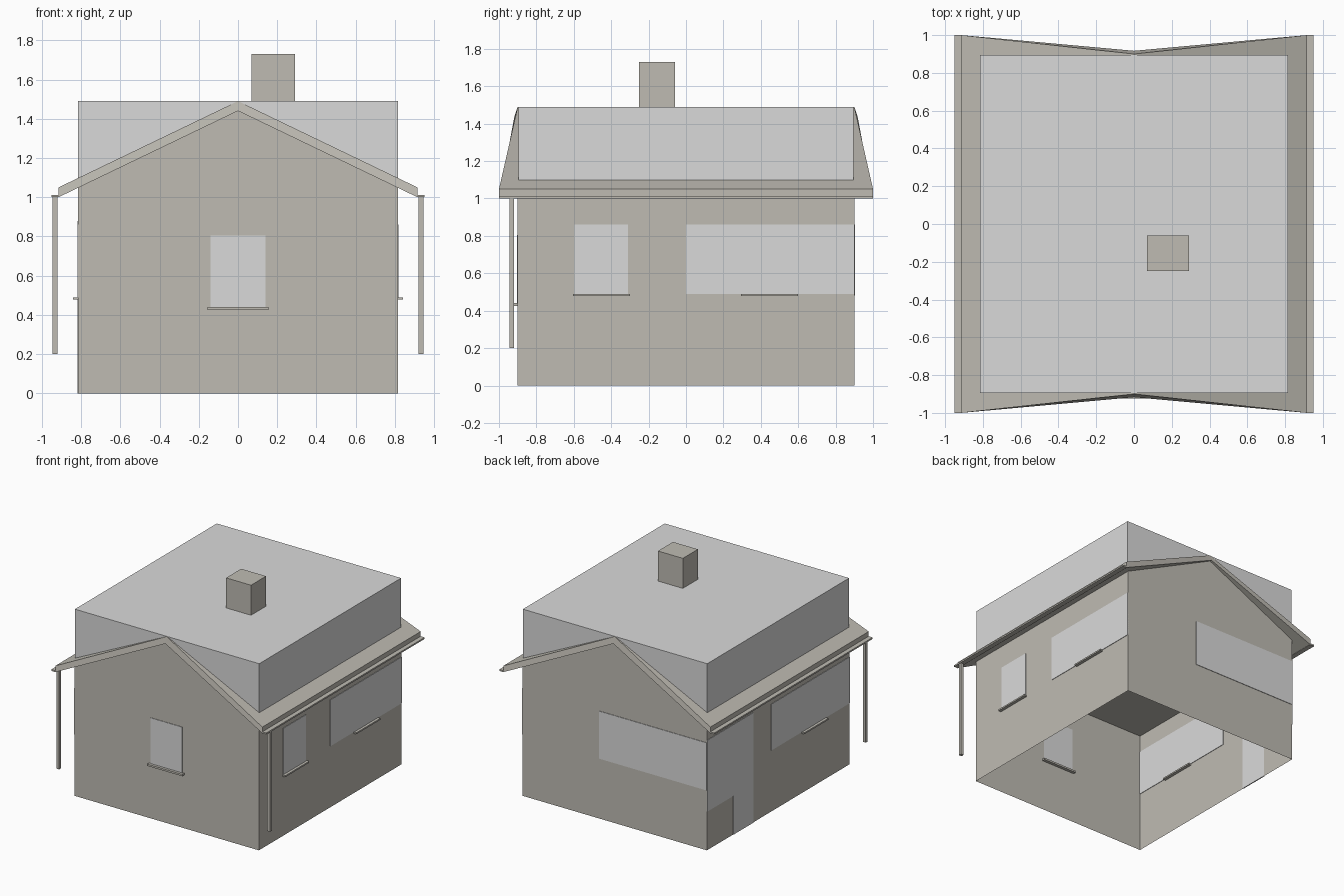
import bpy, bmesh

cube = bpy.data.objects.get("Cube")
if cube:
    bpy.data.objects.remove(cube, do_unlink=True)


def material(name, rgb):
    m = bpy.data.materials.new(name)
    m.use_nodes = True
    m.diffuse_color = (*rgb, 1)
    m.node_tree.nodes["Principled BSDF"].inputs["Base Color"].default_value = (*rgb, 1)
    return m


BEIGE = material("warm_beige", (0.52, 0.50, 0.45))
GREY = material("light_grey", (0.70, 0.70, 0.70))

HX, HY = 0.815, 0.9           # wall half sizes
EAVE_X, EAVE_Y = 0.915, 1.0   # roof overhang
RIDGE, EAVE, THICK = 1.49, 1.05, 0.05


def finish(name, bm, mat):
    bmesh.ops.recalc_face_normals(bm, faces=bm.faces)
    mesh = bpy.data.meshes.new(name)
    bm.to_mesh(mesh)
    bm.free()
    mesh.materials.append(mat)
    obj = bpy.data.objects.new(name, mesh)
    bpy.context.collection.objects.link(obj)
    return obj


def box(name, x, y, z, mat):
    bm = bmesh.new()
    bmesh.ops.create_cube(bm, size=1)
    for v in bm.verts:
        v.co = [(r[0] + r[1]) / 2 + c * (r[1] - r[0]) for c, r in zip(v.co, (x, y, z))]
    return finish(name, bm, mat)


def prism(name, section, mat, walls_only=False):
    """Bridge a section of (x, y, z) points to its mirror image across y."""
    bm = bmesh.new()
    front = [bm.verts.new((x, -y, z)) for x, y, z in section]
    back = [bm.verts.new((x, y, z)) for x, y, z in section]
    bm.faces.new(front)
    bm.faces.new(back)
    n = len(section)
    for i in range(n):
        j = (i + 1) % n
        bm.faces.new((front[i], front[j], back[j], back[i]))
    bm.normal_update()
    if walls_only:
        sloped = [f for f in bm.faces if abs(f.normal.z) > 0.1]
        bmesh.ops.delete(bm, geom=sloped, context="FACES_ONLY")
    return finish(name, bm, mat)


# Gabled wall shell, open below, with a ceiling
slope = (RIDGE - EAVE) / EAVE_X
wall_top = RIDGE - THICK - slope * HX
prism("walls", [(-HX, HY, 0), (HX, HY, 0), (HX, HY, wall_top),
                (0, HY, RIDGE - THICK), (-HX, HY, wall_top)], BEIGE, True)
box("ceiling", (-HX, HX), (-HY, HY), (1.0, 1.006), BEIGE)

# Roof slabs with raked ends, gutters and front downpipes
for side, s in (("left", 1), ("right", -1)):
    prism(side + "_roof_slope", [
        (0, HY, RIDGE), (s * EAVE_X, EAVE_Y, EAVE),
        (s * EAVE_X, EAVE_Y, EAVE - THICK), (0, HY + 0.017, RIDGE - THICK)], BEIGE)
    box(side + "_gutter", sorted((s * 0.91, s * 0.95)), (-1, 1), (1.0, 1.012), BEIGE)
    box(side + "_downpipe", sorted((s * 0.92, s * 0.945)), (-0.945, -0.92), (0.2, 1.0), BEIGE)

# Flat-topped upper volume and chimney
box("upper_block", (-HX, HX), (-HY + 0.004, HY - 0.004), (1.06, RIDGE), GREY)
box("chimney", (0.07, 0.29), (-0.25, -0.06), (1.4, 1.73), BEIGE)

# Openings as thin plates set in the walls: axis, side, span, height
P = 0.004
openings = [
    ("front_window", "y", -1, (-0.14, 0.14), (0.44, 0.805)),
    ("back_corner_window", "y", 1, (-HX, 0.137), (0.48, 0.86)),
    ("left_window", "x", 1, (-0.595, -0.31), (0.49, 0.86)),
    ("left_corner_window", "x", 1, (0, HY), (0.49, 0.86)),
    ("right_front_window", "x", -1, (-HY, 0.09), (0.49, 0.86)),
    ("right_door", "x", -1, (0.32, 0.57), (0, 0.88)),
    ("right_corner_window", "x", -1, (0.57, HY), (0.31, 0.88)),
]
sills = [
    ("front_sill", "y", -1, (-0.155, 0.155), (0.425, 0.44)),
    ("left_sill", "x", 1, (-0.605, -0.3), (0.478, 0.49)),
    ("left_corner_sill", "x", 1, (0.295, 0.6), (0.478, 0.49)),
    ("right_front_sill", "x", -1, (-0.6, -0.295), (0.478, 0.49)),
]


def on_wall(part, depth, mat):
    name, axis, s, span, height = part
    wall = s * (HX if axis == "x" else HY)
    across = (wall - depth, wall + depth)
    if axis == "x":
        box(name, across, span, height, mat)
    else:
        box(name, span, across, height, mat)


for part in openings:
    on_wall(part, P, GREY)
for part in sills:
    on_wall(part, 0.025, BEIGE)
